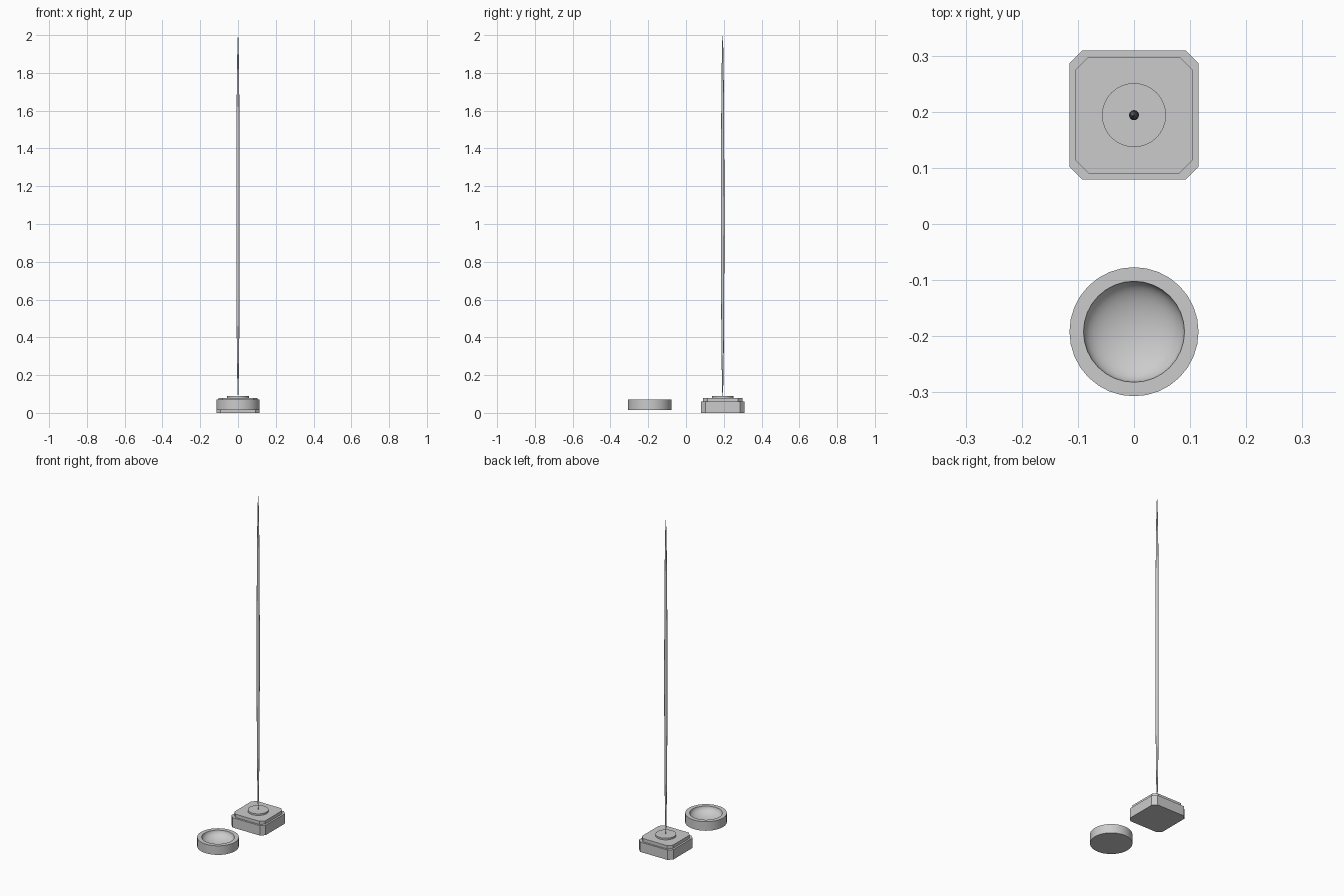
import bpy, bmesh, math

if "Cube" in bpy.data.objects:
    bpy.data.objects.remove(bpy.data.objects["Cube"])

PLINTH_Y, BOWL_Y = 0.194, -0.192


def add_mesh(name, bm, loc, smooth=False):
    bmesh.ops.recalc_face_normals(bm, faces=bm.faces[:])
    me = bpy.data.meshes.new(name)
    bm.to_mesh(me)
    bm.free()
    ob = bpy.data.objects.new(name, me)
    bpy.context.collection.objects.link(ob)
    ob.location = loc
    if smooth:
        bpy.ops.object.select_all(action='DESELECT')
        ob.select_set(True)
        bpy.context.view_layer.objects.active = ob
        bpy.ops.object.shade_smooth_by_angle(angle=math.radians(35))
    return ob


def prism(name, outline, z0, z1, y, smooth=False):
    bm = bmesh.new()
    face = bm.faces.new([bm.verts.new((px, py, z0)) for px, py in outline])
    ext = bmesh.ops.extrude_face_region(bm, geom=[face], use_keep_orig=True)
    top = [v for v in ext['geom'] if isinstance(v, bmesh.types.BMVert)]
    bmesh.ops.translate(bm, verts=top, vec=(0, 0, z1 - z0))
    return add_mesh(name, bm, (0, y, 0), smooth)


def cut_square(h, c):
    k = h - c
    return [(h, -k), (h, k), (k, h), (-k, h), (-h, k), (-h, -k), (-k, -h), (k, -h)]


def circle(r, n):
    return [(r * math.cos(2 * math.pi * i / n), r * math.sin(2 * math.pi * i / n))
            for i in range(n)]


# Stepped plinth with cut corners, and round socket on top
prism("plinth_lower", cut_square(0.115, 0.023), 0.0, 0.06, PLINTH_Y)
prism("plinth_upper", cut_square(0.104, 0.023), 0.06, 0.08, PLINTH_Y)
prism("socket_disc", circle(0.057, 32), 0.08, 0.09, PLINTH_Y, True)

# Long needle, a stretched ellipsoid
bm = bmesh.new()
bmesh.ops.create_uvsphere(bm, u_segments=16, v_segments=16, radius=1)
bmesh.ops.scale(bm, vec=(0.009, 0.009, 0.96), verts=bm.verts[:])
add_mesh("needle", bm, (0, PLINTH_Y, 1.04), True)

# Shallow dish: straight outer wall, flat rim, rounded hollow
profile = [(0.0, 0.015), (0.115, 0.015), (0.115, 0.07)]
for i in range(11):
    a = math.radians(90 * i / 10)
    profile.append((0.09 * math.cos(a), 0.07 - 0.045 * math.sin(a)))
profile[-1] = (0.0, 0.025)
bm = bmesh.new()
verts = [bm.verts.new((r, 0, z)) for r, z in profile]
edges = [bm.edges.new(p) for p in zip(verts, verts[1:])]
bmesh.ops.spin(bm, geom=verts + edges, cent=(0, 0, 0), axis=(0, 0, 1),
               angle=2 * math.pi, steps=32, use_duplicate=False)
bmesh.ops.remove_doubles(bm, verts=bm.verts[:], dist=1e-5)
add_mesh("dish", bm, (0, BOWL_Y, 0), True)
